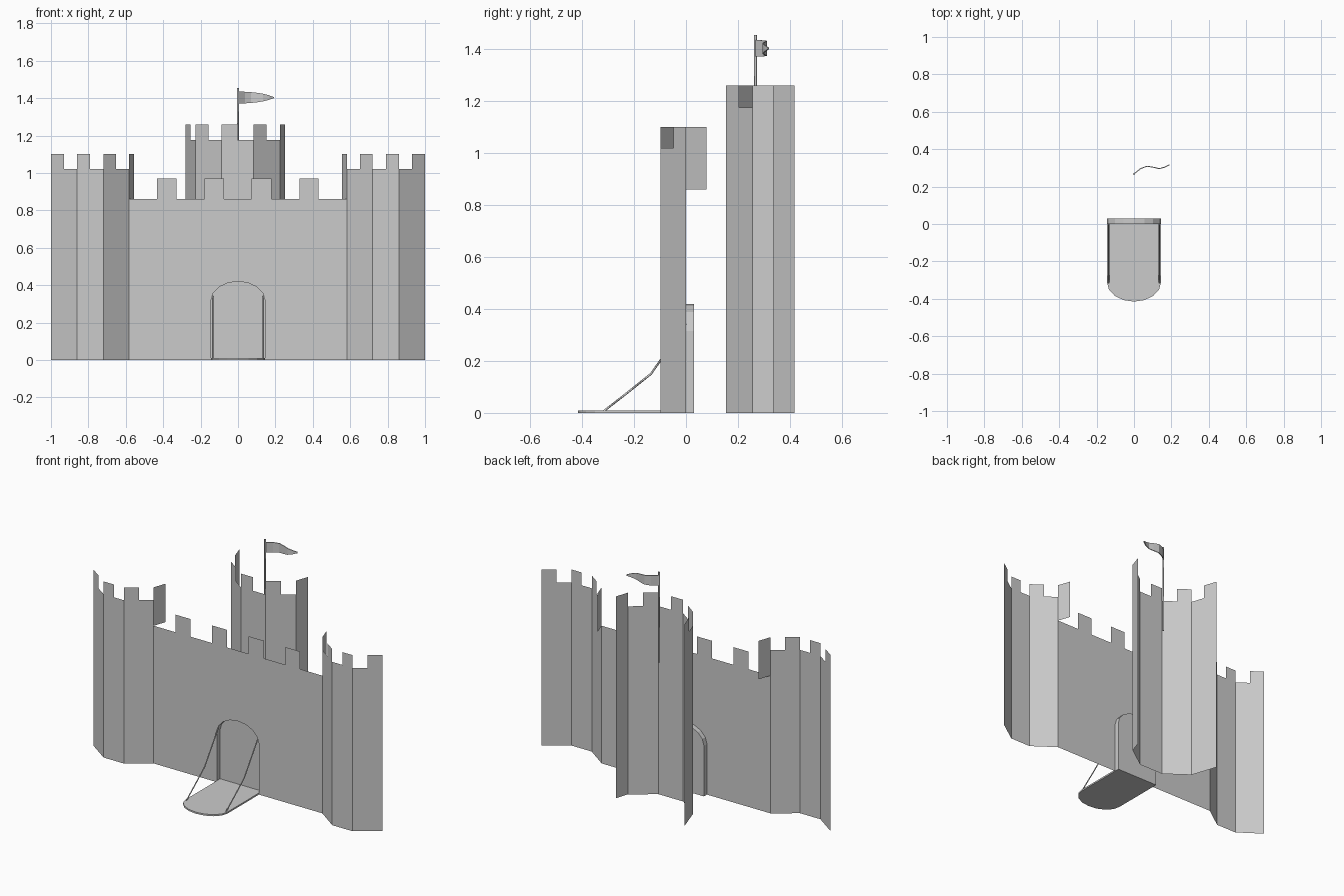
import bpy, bmesh, math
from mathutils import Vector

if "Cube" in bpy.data.objects:
    bpy.data.objects.remove(bpy.data.objects["Cube"], do_unlink=True)

stone = bpy.data.materials.new("stone_grey")
stone.use_nodes = True
GREY = (0.6, 0.6, 0.6, 1)
stone.diffuse_color = GREY
stone.node_tree.nodes["Principled BSDF"].inputs["Base Color"].default_value = GREY


def make(name, faces, thickness=0):
    """Mesh object from a list of polygons, each a list of points."""
    bm = bmesh.new()
    for pts in faces:
        bm.faces.new([bm.verts.new(p) for p in pts])
    bmesh.ops.remove_doubles(bm, verts=bm.verts, dist=0.0005)
    me = bpy.data.meshes.new(name)
    bm.to_mesh(me)
    bm.free()
    me.materials.append(stone)
    ob = bpy.data.objects.new(name, me)
    bpy.context.collection.objects.link(ob)
    if thickness:
        mod = ob.modifiers.new("thickness", "SOLIDIFY")
        mod.thickness = thickness
        mod.offset = 0
    return ob


def panel(p, q, z0, z1):
    return [(*p, z0), (*q, z0), (*q, z1), (*p, z1)]


def battlement(name, path, low, high, end_base, flip=False):
    """Folded wall: each panel has a merlon on its first half, the last is all merlon."""
    faces = []
    pts = [Vector(p) for p in path]
    for p, q in zip(pts[:-2], pts[1:-1]):
        m = (p + q) / 2
        faces += [panel(p, m, 0, high), panel(m, q, 0, low)]
    faces.append(panel(pts[-2], pts[-1], end_base, high))
    if flip:
        faces = [f[::-1] for f in faces]
    return make(name, faces)


def rod(name, pts, radius):
    cu = bpy.data.curves.new(name, "CURVE")
    cu.dimensions = "3D"
    cu.bevel_depth = radius
    cu.bevel_resolution = 0
    cu.use_fill_caps = True
    sp = cu.splines.new("POLY")
    sp.points.add(len(pts) - 1)
    for v, p in zip(sp.points, pts):
        v.co = (*p, 1)
    cu.materials.append(stone)
    ob = bpy.data.objects.new(name, cu)
    bpy.context.collection.objects.link(ob)
    return ob


# Side towers
for side, s in (("left", 1), ("right", -1)):
    path = [(1, 0), (0.86, -0.098), (0.72, -0.098), (0.583, 0), (0.556, 0.078)]
    battlement(side + "_tower", [(s * x, y) for x, y in path], 1.02, 1.10, 0.86, s > 0)

# Keep behind the wall
battlement("keep", [(-0.282, 0.418), (-0.228, 0.255), (-0.088, 0.153), (0.083, 0.153),
                    (0.224, 0.255), (0.25, 0.336)], 1.175, 1.26, 0)

# Arch outline shared by the gate opening and its recess, left to right
W, SPRING, RISE, N = 0.145, 0.315, 0.105, 8
arc = [(-W * math.cos(math.pi * i / N), RISE * math.sin(math.pi * i / N)) for i in range(N + 1)]
arch = [(-W, 0)] + [(x, SPRING + z) for x, z in arc] + [(W, 0)]

# Curtain wall with crenellations and gate opening
outline = [(-0.583, 0)] + arch + [(0.583, 0), (0.583, 0.86)]
for a, b in ((0.43, 0.328), (0.178, 0.073), (-0.075, -0.18), (-0.33, -0.433)):
    outline += [(a, 0.86), (a, 0.97), (b, 0.97), (b, 0.86)]
outline.append((-0.583, 0.86))
make("curtain_wall", [[(x, 0, z) for x, z in outline]])

# Gate recess: reveal and closed back
D = 0.03
recess = [[(a[0], 0, a[1]), (b[0], 0, b[1]), (b[0], D, b[1]), (a[0], D, a[1])]
          for a, b in zip(arch, arch[1:])]
recess.append([(x, D, z) for x, z in reversed(arch)])
make("gate_recess", recess)

# Drawbridge with a rounded end
tip = [(x, -0.31 - z) for x, z in arc]
plan = [(-W, D)] + tip + [(W, D)]
T = 0.01
bridge = [[(x, y, T) for x, y in plan], [(x, y, 0) for x, y in reversed(plan)]]
for a, b in zip(plan, plan[1:] + plan[:1]):
    bridge.append([(*a, 0), (*b, 0), (*b, T), (*a, T)])
make("drawbridge", bridge)

# Sagging chains
for side, s in (("left", 1), ("right", -1)):
    x = s * 0.136
    rod(side + "_chain", [(x, -0.315, 0.008), (x, -0.225, 0.078), (x, -0.135, 0.15),
                          (x, -0.065, 0.25), (x, 0, 0.343)], 0.004)

# Flagpole and waving pennant
rod("flagpole", [(0, 0.267, 0.89), (0, 0.267, 1.455)], 0.006)
wave = [(0, 0.268, 0.032), (0.035, 0.296, 0.031), (0.07, 0.309, 0.029), (0.105, 0.303, 0.025),
        (0.135, 0.296, 0.02), (0.165, 0.304, 0.012), (0.19, 0.317, 0.003)]
ZC = 1.403
make("flag", [[(a[0], a[1], ZC - a[2]), (b[0], b[1], ZC - b[2]),
               (b[0], b[1], ZC + b[2]), (a[0], a[1], ZC + a[2])]
              for a, b in zip(wave, wave[1:])], 0.005)
